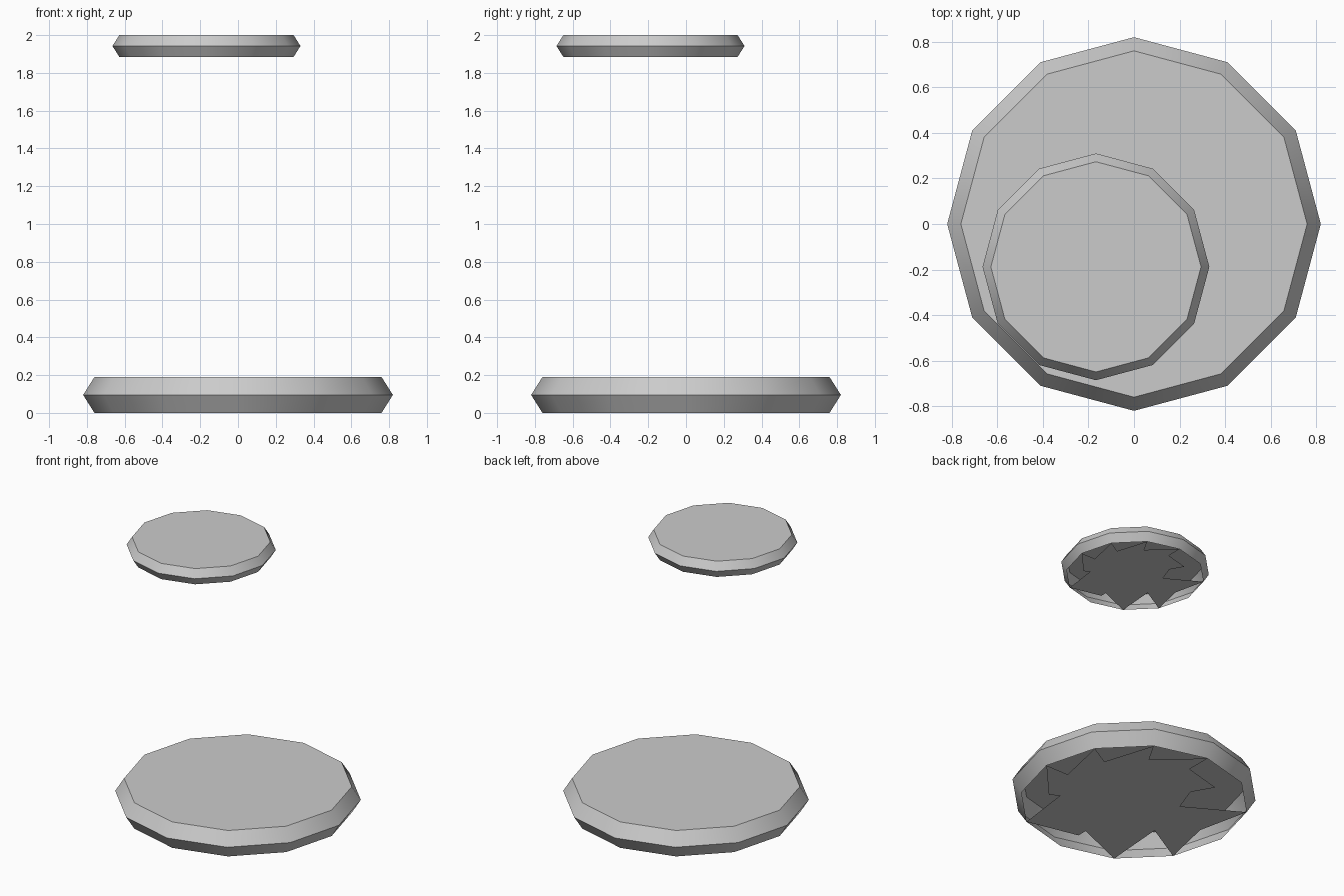
import bpy, bmesh, math

if "Cube" in bpy.data.objects:
    bpy.data.objects.remove(bpy.data.objects["Cube"])

SIDES = 12
RIM_R, MID_R, HEIGHT = 0.76, 0.82, 0.19

# Valleys between neighbouring spikes: (radius, angle step of 30 degrees)
UPPER = [[(.575, 1)], [(.575, 1)], [(.575, 2)], [(.5, 3)], [(.4, 4)], [(.575, 5)],
         [(.575, 7)], [(.31, 7), (.31, 8)], [(.31, 9)], [(.575, 10)], [(.5, 11)], [(.575, 0)]]
LOWER = [[(.575, 0)], [(.575, 1)], [(.575, 2)], [(.575, 3), (.575, 4)], [(.4, 4), (.31, 5)],
         [(.575, 6)], [(.575, 6)], [(.4, 7)], [(.5, 9)], [(.575, 9)], [(.5, 11)], [(.575, 11)]]


def polar(r, step, z=0.0):
    a = math.tau * step / SIDES
    return (r * math.cos(a), r * math.sin(a), z)


def finish(name, bm, loc, scale):
    mesh = bpy.data.meshes.new(name)
    bm.to_mesh(mesh)
    bm.free()
    ob = bpy.data.objects.new(name, mesh)
    ob.location = loc
    ob.scale = (scale,) * 3
    bpy.context.collection.objects.link(ob)
    return ob


def rim(name, loc, scale):
    # Thin open band with a ridge around its middle
    bm = bmesh.new()
    rows = [[bm.verts.new(polar(r, i, z)) for i in range(SIDES)]
            for r, z in ((RIM_R, 0), (MID_R, HEIGHT / 2), (RIM_R, HEIGHT))]
    for lo, hi in zip(rows, rows[1:]):
        for i in range(SIDES):
            j = (i + 1) % SIDES
            bm.faces.new((lo[i], lo[j], hi[j], hi[i]))
    ob = finish(name, bm, loc, scale)
    bpy.ops.object.select_all(action='DESELECT')
    bpy.context.view_layer.objects.active = ob
    ob.select_set(True)
    bpy.ops.object.shade_smooth_by_angle(angle=math.radians(40))


def jagged_pane(name, valleys, z, up, loc, scale):
    # Broken sheet whose spikes touch every rim corner
    bm = bmesh.new()
    pts = []
    for i, gap in enumerate(valleys):
        pts.append(polar(RIM_R, i, z))
        pts += [polar(r, s, z) for r, s in gap]
    clean = [bm.verts.new(p) for p in pts]
    face = bm.faces.new(clean if up else clean[::-1])
    bmesh.ops.triangulate(bm, faces=[face], ngon_method='EAR_CLIP')
    finish(name, bm, loc, scale)


# Large ring on the ground and a smaller copy floating above, off centre
S = 0.607
for label, loc, scale in (("lower", (0, 0, 0), 1.0),
                          ("upper", (-0.167, -0.188, 2 - HEIGHT * S), S)):
    rim(label + "_ring_rim", loc, scale)
    jagged_pane(label + "_ring_top_pane", UPPER, HEIGHT, True, loc, scale)
    jagged_pane(label + "_ring_bottom_pane", LOWER, 0, False, loc, scale)
